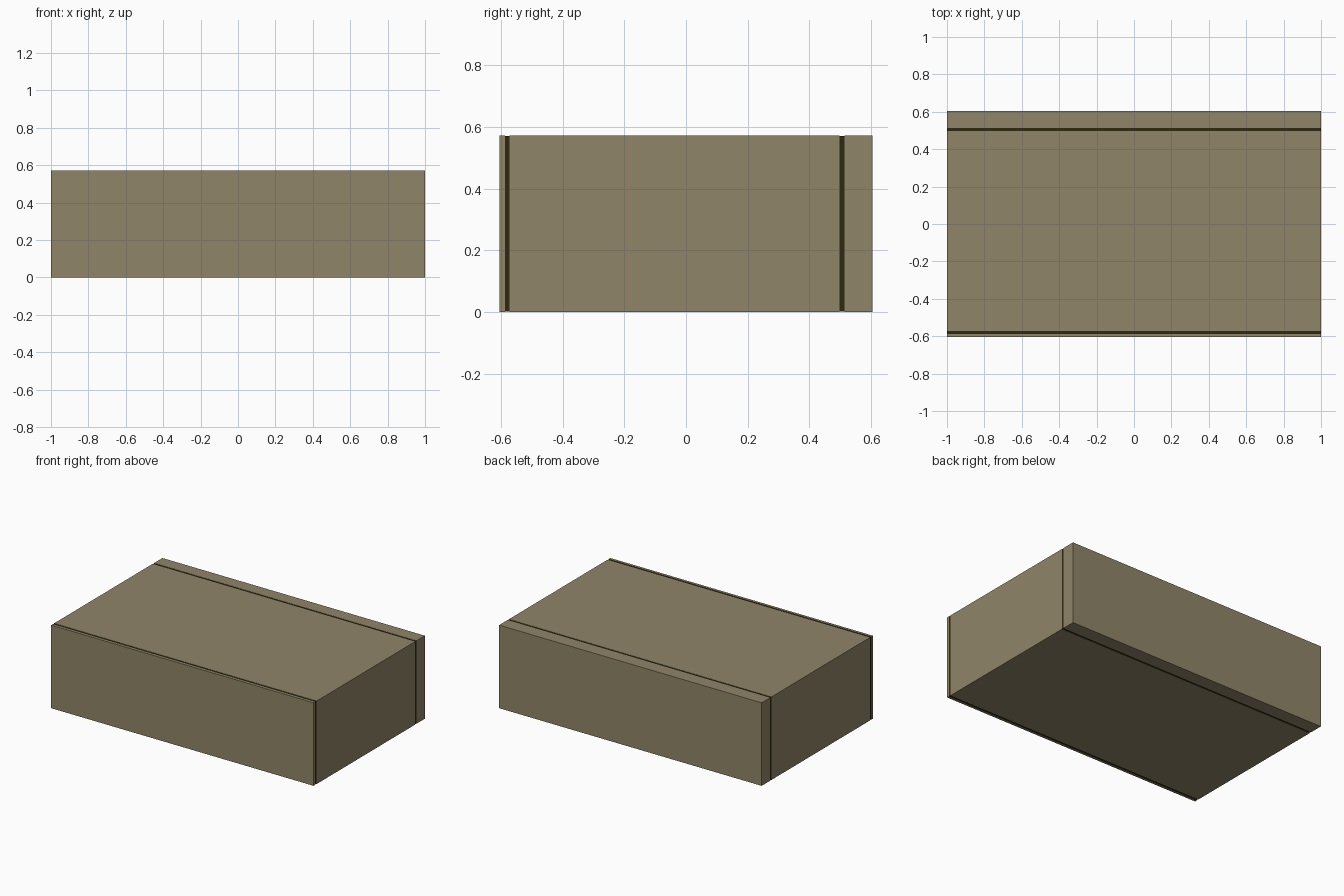
import bpy

if "Cube" in bpy.data.objects:
    bpy.data.objects.remove(bpy.data.objects["Cube"])

HALF_X, HALF_Y, HEIGHT = 1.0, 0.605, 0.572
RECESS = 0.0015  # how far the dark core sits below the outer panels


def material(name, rgb):
    mat = bpy.data.materials.new(name)
    mat.diffuse_color = (*rgb, 1.0)
    mat.use_nodes = True
    mat.node_tree.nodes["Principled BSDF"].inputs["Base Color"].default_value = mat.diffuse_color
    return mat


def box(name, lo, hi, mat):
    size = [b - a for a, b in zip(lo, hi)]
    centre = [(a + b) / 2 for a, b in zip(lo, hi)]
    bpy.ops.mesh.primitive_cube_add(size=1, location=centre)
    obj = bpy.context.object
    obj.name = name
    obj.scale = size
    bpy.ops.object.transform_apply(location=False, rotation=False, scale=True)
    obj.data.materials.append(mat)
    return obj


tan = material("khaki tan", (0.275, 0.235, 0.138))
dark = material("dark olive", (0.026, 0.022, 0.005))

# Three outer slabs, split by two narrow seams
slabs = {
    "front_panel": (-HALF_Y, -0.588),
    "main_body": (-0.572, 0.498),
    "back_panel": (0.514, HALF_Y),
}
for name, (y0, y1) in slabs.items():
    box(name, (-HALF_X, y0, 0), (HALF_X, y1, HEIGHT), tan)

# Dark seam strips filling the gaps all the way round
for name, y0, y1 in (("front_seam", -0.588, -0.572), ("back_seam", 0.498, 0.514)):
    box(name, (-HALF_X + RECESS, y0, RECESS),
        (HALF_X - RECESS, y1, HEIGHT - RECESS), dark)
